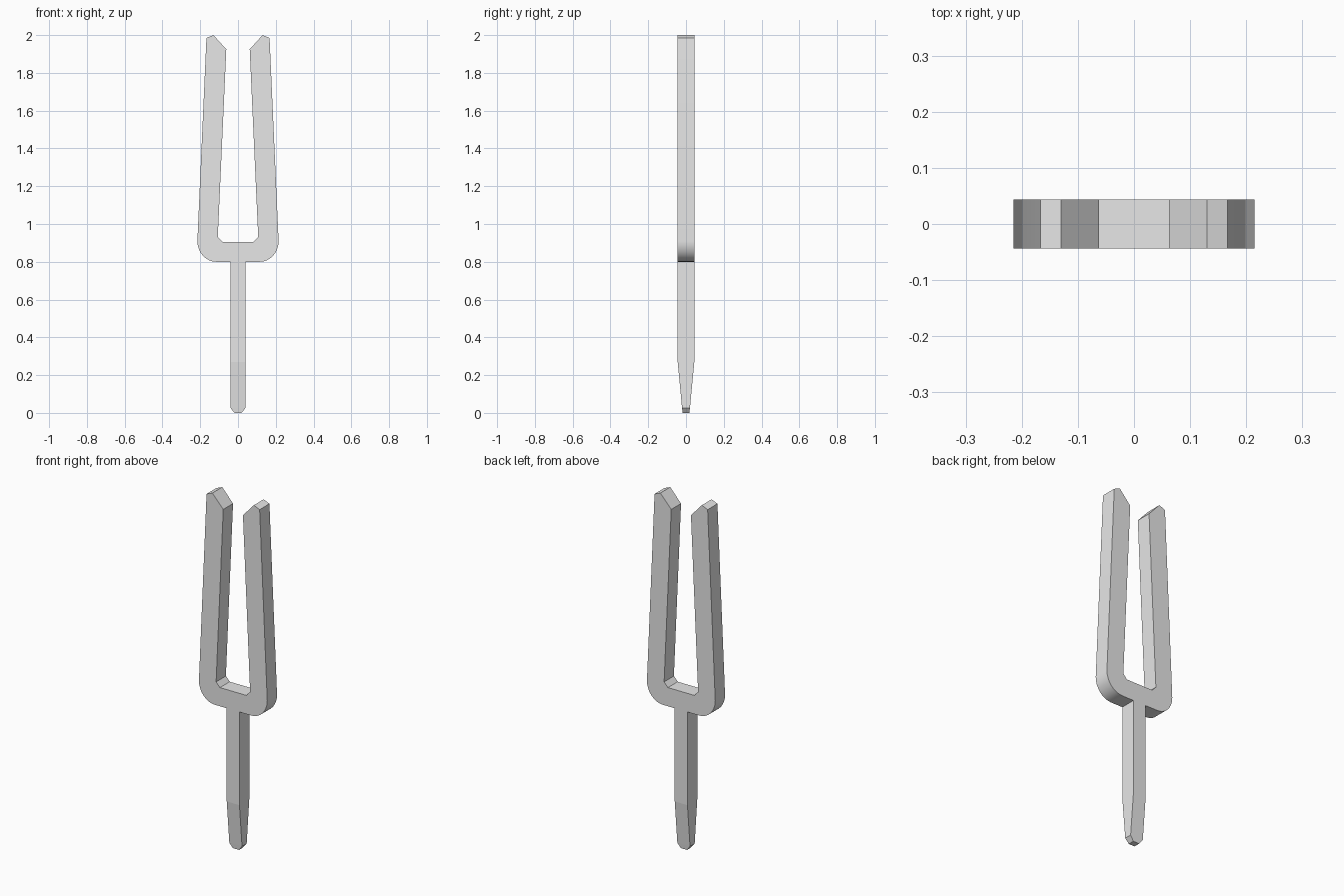
import bpy, bmesh, math

cube = bpy.data.objects.get("Cube")
if cube:
    bpy.data.objects.remove(cube, do_unlink=True)

steel = bpy.data.materials.new("grey steel")
steel.use_nodes = True
colour = (0.8, 0.8, 0.8, 1)
steel.diffuse_color = colour
steel.node_tree.nodes["Principled BSDF"].inputs["Base Color"].default_value = colour

HALF_DEPTH = 0.044


def finish(name, bm):
    bmesh.ops.recalc_face_normals(bm, faces=bm.faces)
    mesh = bpy.data.meshes.new(name)
    bm.to_mesh(mesh)
    bm.free()
    mesh.materials.append(steel)
    obj = bpy.data.objects.new(name, mesh)
    bpy.context.collection.objects.link(obj)
    return obj


# Pronged head: half outline with a rounded shoulder, mirrored and extruded
shoulder = []
for i in range(9):
    a = math.radians(-90 + 90 * i / 8)
    shoulder.append((0.115 + 0.1 * math.cos(a), 0.91 + 0.11 * math.sin(a)))
half = shoulder + [(0.167, 1.985), (0.13, 2.0), (0.062, 1.925),
                   (0.107, 0.932), (0.083, 0.906)]
outline = half + [(-x, z) for x, z in reversed(half)]

bm = bmesh.new()
face = bm.faces.new([bm.verts.new((x, -HALF_DEPTH, z)) for x, z in outline])
solid = bmesh.ops.extrude_face_region(bm, geom=[face])
moved = [v for v in solid["geom"] if isinstance(v, bmesh.types.BMVert)]
bmesh.ops.translate(bm, verts=moved, vec=(0, 2 * HALF_DEPTH, 0))
head = finish("pronged_head", bm)

# Stem: rectangular rings, tapering in depth and chamfered at the tip
bm = bmesh.new()
rings = []
for z, x, y in [(0, 0.019, 0.018), (0.027, 0.04, 0.021),
                (0.27, 0.04, HALF_DEPTH), (0.8, 0.04, HALF_DEPTH)]:
    rings.append([bm.verts.new((sx * x, sy * y, z))
                  for sx, sy in ((-1, -1), (1, -1), (1, 1), (-1, 1))])
for low, high in zip(rings, rings[1:]):
    for i in range(4):
        j = (i + 1) % 4
        bm.faces.new((low[i], low[j], high[j], high[i]))
bm.faces.new(rings[0])
bm.faces.new(rings[-1])
stem = finish("stem", bm)

# Smooth shoulders, keeping all other edges sharp
bpy.ops.object.select_all(action="DESELECT")
head.select_set(True)
bpy.context.view_layer.objects.active = head
bpy.ops.object.shade_smooth_by_angle(angle=math.radians(20))
